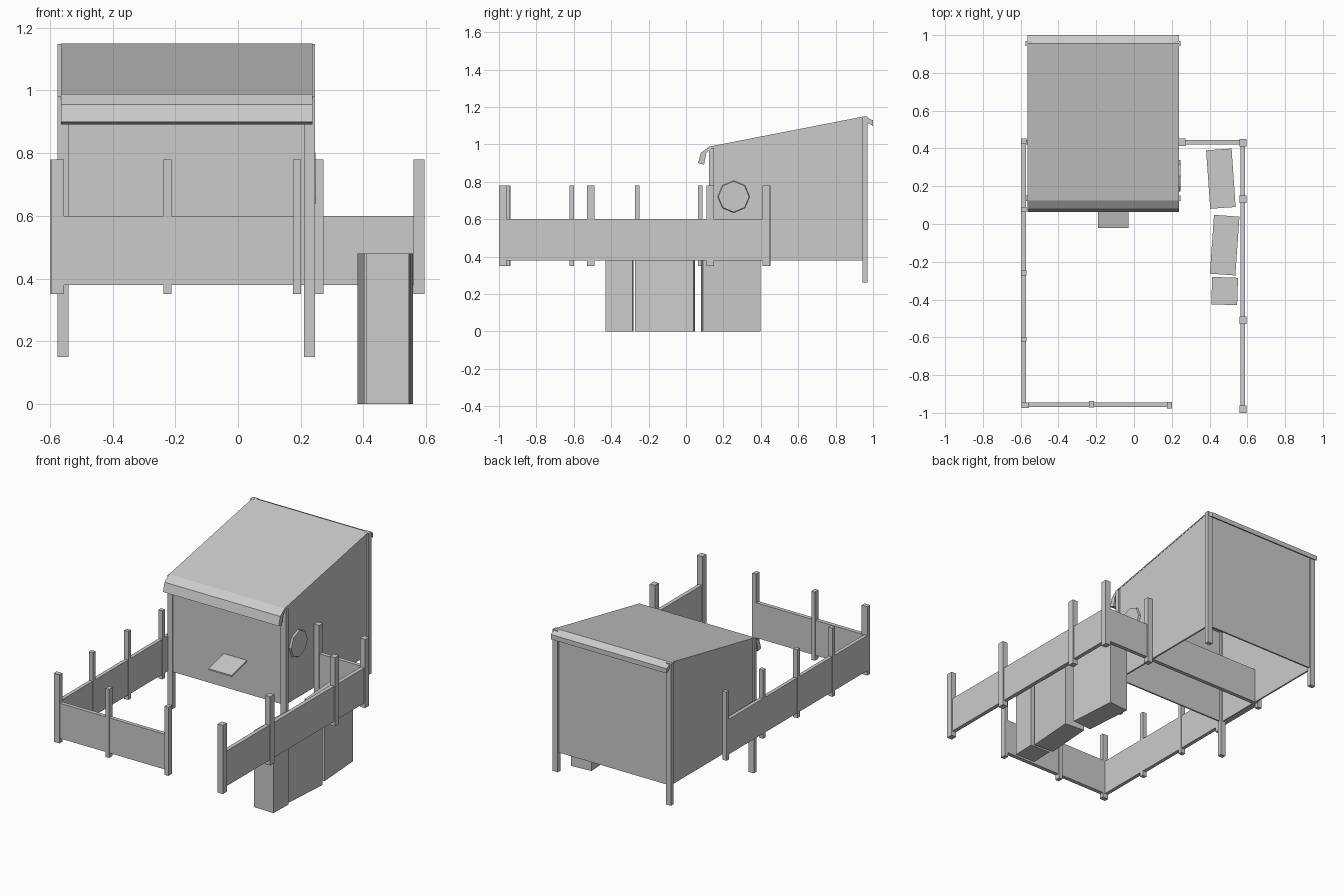
import bpy, bmesh, math
from mathutils import Matrix

if "Cube" in bpy.data.objects:
    bpy.data.objects.remove(bpy.data.objects["Cube"])


def finish(name, bm):
    bmesh.ops.recalc_face_normals(bm, faces=bm.faces)
    mesh = bpy.data.meshes.new(name)
    bm.to_mesh(mesh)
    bm.free()
    ob = bpy.data.objects.new(name, mesh)
    bpy.context.collection.objects.link(ob)
    return ob


def box(name, x0, x1, y0, y1, z0, z1, turn=0):
    bm = bmesh.new()
    bmesh.ops.create_cube(bm, size=1)
    for v in bm.verts:
        v.co.x *= x1 - x0
        v.co.y *= y1 - y0
        v.co.z *= z1 - z0
    ob = finish(name, bm)
    ob.location = ((x0 + x1) / 2, (y0 + y1) / 2, (z0 + z1) / 2)
    ob.rotation_euler.z = math.radians(turn)
    return ob


def extrude_x(name, profile, x0, x1):
    # side profile of (y, z) points swept along x
    bm = bmesh.new()
    face = bm.faces.new([bm.verts.new((x0, y, z)) for y, z in profile])
    new = bmesh.ops.extrude_face_region(bm, geom=[face])["geom"]
    for v in new:
        if isinstance(v, bmesh.types.BMVert):
            v.co.x = x1
    return finish(name, bm)


# shed walls, open underneath
side = [(0.13, 0.38), (0.96, 0.38), (0.96, 1.145), (0.13, 0.985)]
extrude_x("left_wall", side, -0.565, -0.555)
extrude_x("right_wall", side, 0.225, 0.235)
box("front_wall", -0.56, 0.23, 0.13, 0.14, 0.38, 0.98)
box("back_wall", -0.56, 0.23, 0.95, 0.96, 0.38, 1.14)

# corner posts of the shed
for x in (-0.5575, 0.2275):
    box("shed_front_post", x - 0.0175, x + 0.0175, 0.123, 0.15, 0.15, 0.98)
    box("shed_back_post", x - 0.0175, x + 0.0175, 0.943, 0.97, 0.26, 1.148)

# roof sheet with curved front lip and back lip
roof = [(0.064, 0.90), (0.08, 0.955), (0.125, 0.988), (0.955, 1.15), (1.0, 1.128),
        (1.0, 1.098), (0.972, 1.115), (0.95, 1.142), (0.135, 0.982), (0.108, 0.95), (0.096, 0.891)]
extrude_x("roof", roof, -0.565, 0.237)

# octagonal side window
bm = bmesh.new()
bmesh.ops.create_cone(bm, cap_ends=True, segments=8, radius1=0.088, radius2=0.082, depth=0.02,
                      matrix=Matrix.Rotation(math.pi / 2, 4, 'Y'))
finish("round_window", bm).location = (0.237, 0.255, 0.72)

# sloping shelf on the front wall
extrude_x("front_shelf", [(-0.02, 0.552), (0.132, 0.59), (0.132, 0.58), (-0.02, 0.543)], -0.19, -0.03)

# fence panels
Z = (0.38, 0.60)
box("left_fence", -0.595, -0.572, -0.96, 0.44, *Z)
box("right_fence", 0.563, 0.588, -0.98, 0.44, *Z)
box("front_fence", -0.585, 0.19, -0.97, -0.945, *Z)
box("back_fence", -0.585, 0.575, 0.42, 0.445, *Z)

# fence posts: x, y, width x, width y
posts = [(-0.575, -0.96, 0.04, 0.028), (-0.225, -0.955, 0.025, 0.035), (0.188, -0.96, 0.026, 0.035),
         (0.255, 0.433, 0.035, 0.038)]
posts += [(-0.584, y, 0.028, 0.025) for y in (-0.61, -0.26, 0.077, 0.44)]
posts += [(0.577, y, 0.035, 0.04) for y in (-0.98, -0.51, 0.13, 0.43)]
for x, y, w, d in posts:
    box("fence_post", x - w / 2, x + w / 2, y - d / 2, y + d / 2, 0.35, 0.78)

# three storage blocks standing inside the right fence
for x, y, w, d, turn in ((0.46, 0.24, 0.135, 0.31, 4), (0.48, -0.112, 0.135, 0.312, -4),
                         (0.48, -0.355, 0.137, 0.145, -2)):
    box("storage_block", x - w / 2, x + w / 2, y - d / 2, y + d / 2, 0, 0.48, turn)
